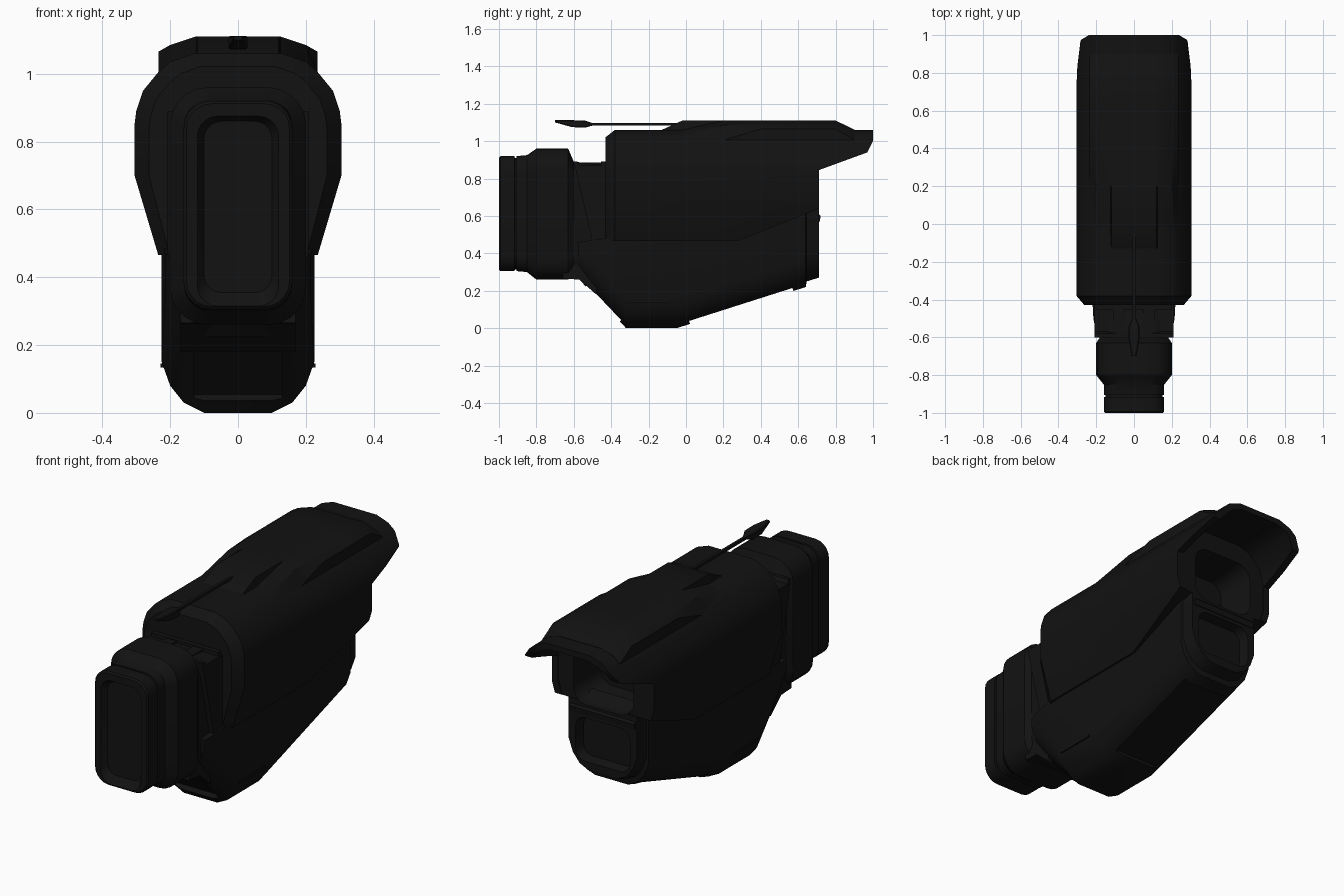
import bpy, bmesh, math
from mathutils import Vector, Matrix

if "Cube" in bpy.data.objects:
    bpy.data.objects.remove(bpy.data.objects["Cube"])


def loft(name, rings):
    """Skin closed rings of points and cap both ends."""
    bm = bmesh.new()
    vs = [[bm.verts.new(p) for p in r] for r in rings]
    n = len(rings[0])
    for a, b in zip(vs, vs[1:]):
        for i in range(n):
            j = (i + 1) % n
            bm.faces.new((a[i], a[j], b[j], b[i]))
    bm.faces.new(vs[0][::-1])
    bm.faces.new(vs[-1])
    bmesh.ops.recalc_face_normals(bm, faces=bm.faces)
    me = bpy.data.meshes.new(name)
    bm.to_mesh(me)
    bm.free()
    ob = bpy.data.objects.new(name, me)
    bpy.context.collection.objects.link(ob)
    return ob


def mirror(half):
    return half + [(-x, z) for x, z in reversed(half)]


def at_y(sec, y):
    return [(x, y, z) for x, z in sec]


def prism(name, yz, w):
    return loft(name, [[(x, y, z) for y, z in yz] for x in (-w, w)])


def rrect(y, w, z0, z1, r, seg=5):
    pts = []
    for k, (sx, cz) in enumerate([(1, z1 - r), (-1, z1 - r), (-1, z0 + r), (1, z0 + r)]):
        for i in range(seg + 1):
            a = math.pi / 2 * (k + i / seg)
            pts.append((sx * (w - r) + r * math.cos(a), y, cz + r * math.sin(a)))
    return pts


def box(name, c, s, rx=0, bevel=0):
    x, y, z = (v / 2 for v in s)
    ob = loft(name, [rrect(yy, x, -z, z, bevel, 4) if bevel else
                     [(x, yy, z), (-x, yy, z), (-x, yy, -z), (x, yy, -z)] for yy in (-y, y)])
    ob.data.transform(Matrix.Translation(Vector(c)) @ Matrix.Rotation(rx, 4, 'X'))
    return ob


def cut(ob, cutters):
    bpy.context.view_layer.objects.active = ob
    for c in cutters:
        m = ob.modifiers.new("cut", 'BOOLEAN')
        m.operation, m.solver, m.object = 'DIFFERENCE', 'EXACT', c
        bpy.ops.object.modifier_apply(modifier=m.name)


# Upper hull: extruded arch section with chamfered front
half = [(.13, 1.06), (.2, 1.035), (.235, 1.005), (.28, .95), (.3, .89),
        (.305, .85), (.305, .70), (.235, .465)]
sec = mirror(half[::-1])
front = [(x * .86, .78 + (z - .78) * (.86 if z > .78 else 1)) for x, z in sec]
hull = loft("upper_hull", [at_y(front, -.43), at_y(sec, -.38), at_y(sec, 1.0)])

# Cutters: sloped rear underside, hollow visor, rear cavity
wedge = prism("cut_wedge", [(.27, .464), (.71, .64), (.71, .845), (.97, .94), (1.0, 1.0),
                            (1.1, 1.0), (1.1, .3), (.27, .3)], .5)
inner = [(x * .88, .8 + (z - .8) * .88) for x, z in sec]
hollow = loft("cut_hollow", [at_y(inner, .705), at_y(inner, 1.1)])
cavity = loft("cut_cavity", [rrect(.5, .16, .65, .9, .07), rrect(.9, .2, .60, .95, .09)])
cut(hull, [wedge, hollow, cavity])

# Raised roof: centre spine and outer strips that rise and fade separately
rings = []
for y, dc, do, de in [(-.13, 0, 0, 0), (-.02, .05, 0, 0), (.2, .05, .05, 0), (.4, .05, .05, .06),
                      (.64, .05, .05, .06), (.8, .05, .05, .06), (.9, .002, .002, .002)]:
    base = [(.235, 1.005), (.2, 1.035), (.125, 1.06), (.12, 1.06)]
    top = mirror([(x, z + d) for (x, z), d in zip(base, (de, do, do, dc))])
    under = [(x, z - .012) for x, z in mirror(base)[::-1]]
    rings.append(at_y(top + under, y))
roof = loft("raised_roof", rings)


# Lower hull: keel section that follows the sloping belly
def keel(y, b, top, w):
    h = [(w, top), (w, b + .15), (w - .025, b + .08), (w - .065, b + .03), (w - .125, b)]
    return at_y(mirror(h), y)


lower = loft("lower_hull", [keel(-.575, .265, .46, .2), keel(-.5, .185, .47, .215),
                            keel(-.32, 0, .5, .225), keel(-.05, 0, .5, .225),
                            keel(.64, .22, .64, .225), keel(.645, .25, .64, .215),
                            keel(.71, .27, .64, .205)])
belly = box("cut_belly", (0, .3, .105), (.27, .58, .06), math.atan2(.22, .69))
chin = box("cut_chin", (0, -.445, .13), (.26, .26, .05), -math.atan2(.26, .25))
tail = loft("cut_tail", [rrect(.66, .15, .33, .54, .05), rrect(.74, .17, .31, .56, .06)])
cut(lower, [cavity, belly, chin, tail])

# Rear ledge between the cavity and the tail panel
ledge = prism("rear_ledge", [(.6, .66), (.7, .62), (.72, .60), (.715, .57), (.6, .57)], .195)

# Side slots low on the hull
slots = [box("side_slot", (s * .222, -.2, .14), (.012, .22, .012)) for s in (-1, 1)]

# Nose: stepped rounded block with grooves and recessed face
nose = loft("nose", [rrect(*p) for p in [
    (-.40, .18, .29, .87, .09), (-.60, .18, .29, .89, .09), (-.63, .2, .26, .96, .11),
    (-.8, .2, .26, .96, .11), (-.85, .16, .30, .925, .08), (-.905, .16, .305, .92, .08),
    (-.906, .15, .315, .91, .075), (-.915, .15, .315, .91, .075), (-.917, .16, .305, .92, .08),
    (-.992, .16, .305, .92, .08), (-1.0, .152, .313, .912, .075), (-1.0, .12, .315, .875, .06),
    (-.97, .1, .355, .86, .05)]])

# Neck collar joining nose and hull, with small pads on top
collar = prism("neck_collar", [(-.6, .89), (-.58, .89), (-.57, .87), (-.4, .87),
                               (-.4, .46), (-.5, .46)], .208)
skirt = prism("nose_skirt", [(-.66, .265), (-.57, .26), (-.48, .18), (-.45, .5), (-.64, .5)], .17)
pads = [box("neck_pad", (s * .08, -.51, .87), (.06, .13, .03)) for s in (-1, 1)]
bar = box("neck_bar", (0, -.44, .875), (.4, .03, .03))

# Antenna above the nose
rod = box("antenna_rod", (0, -.3, 1.09), (.016, .5, .014))
head = loft("antenna_head", [rrect(y, w, z0, z1, .004, 1) for y, w, z0, z1 in [
    (-.7, .012, 1.1, 1.112), (-.61, .028, 1.075, 1.112), (-.54, .028, 1.072, 1.11),
    (-.5, .01, 1.083, 1.097)]])

# Remove cutters, shade smooth with sharp edges
for ob in list(bpy.data.objects):
    if ob.name.startswith("cut_"):
        bpy.data.objects.remove(ob)
for ob in bpy.data.objects:
    ob.select_set(True)
    bpy.context.view_layer.objects.active = ob
bpy.ops.object.shade_smooth_by_angle(angle=math.radians(30))
mat = bpy.data.materials.new("black_casing")
mat.diffuse_color = (.006, .006, .006, 1)
mat.use_nodes = True
mat.node_tree.nodes["Principled BSDF"].inputs["Base Color"].default_value = mat.diffuse_color
for ob in bpy.data.objects:
    ob.data.materials.clear()
    ob.data.materials.append(mat)
